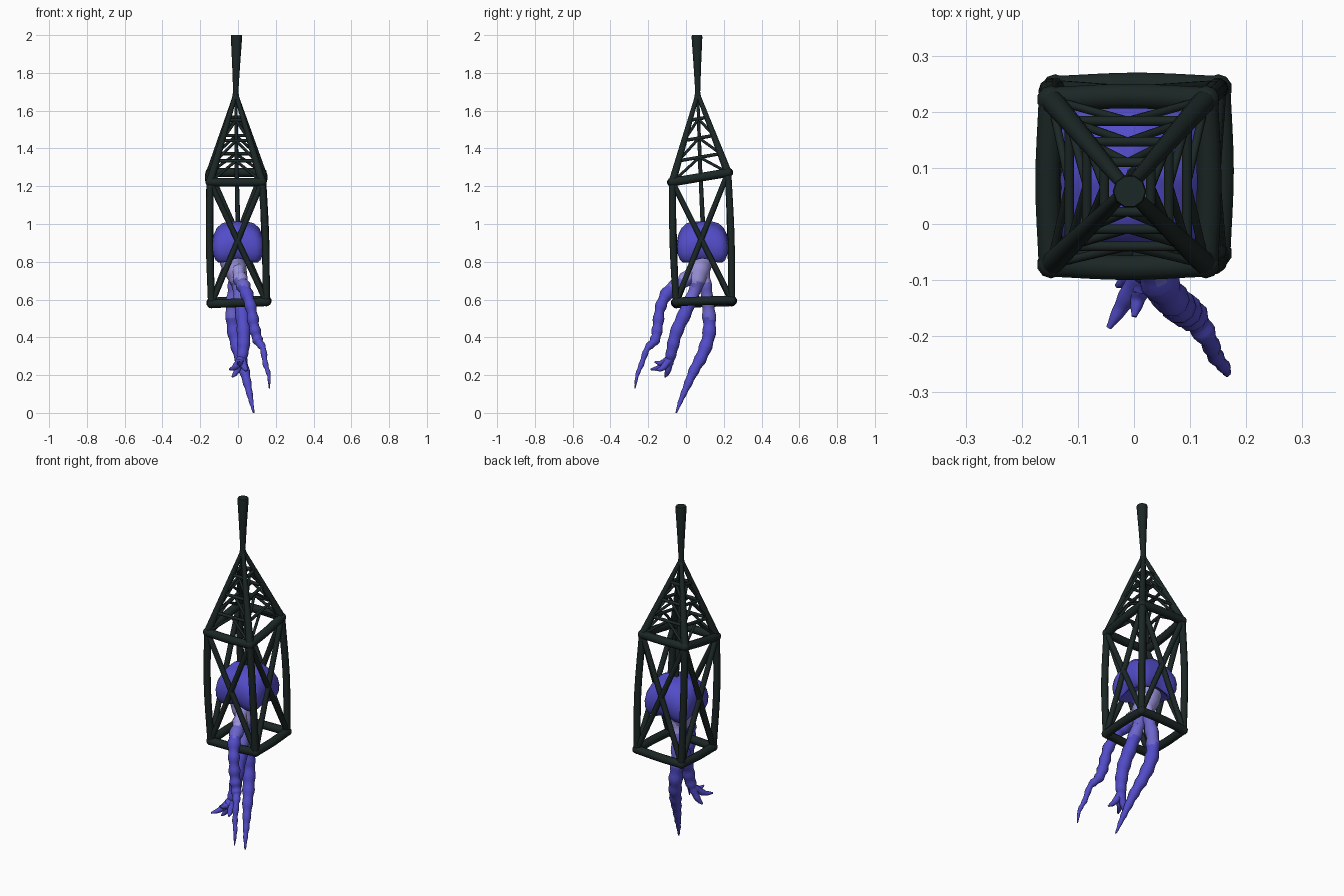
import bpy, bmesh, math
from mathutils import Vector

old = bpy.data.objects.get("Cube")
if old:
    bpy.data.objects.remove(old, do_unlink=True)


def material(name, rgb):
    m = bpy.data.materials.new(name)
    m.use_nodes = True
    col = (*rgb, 1)
    m.diffuse_color = col
    m.node_tree.nodes["Principled BSDF"].inputs["Base Color"].default_value = col
    return m


IRON = material("dark iron", (0.011, 0.02, 0.018))
VIOLET = material("violet", (0.085, 0.073, 0.58))
TINT = material("light violet", (0.15, 0.13, 0.60))
PALE = material("pale lavender", (0.33, 0.29, 0.70))
FLESH = [VIOLET, TINT, PALE]


def finish(name, bm, mats, angle=50):
    bmesh.ops.recalc_face_normals(bm, faces=bm.faces)
    me = bpy.data.meshes.new(name)
    bm.to_mesh(me)
    bm.free()
    for m in mats:
        me.materials.append(m)
    ob = bpy.data.objects.new(name, me)
    bpy.context.collection.objects.link(ob)
    bpy.ops.object.select_all(action='DESELECT')
    ob.select_set(True)
    bpy.context.view_layer.objects.active = ob
    bpy.ops.object.shade_smooth_by_angle(angle=math.radians(angle))


def smooth_path(points, steps):
    """Catmull-Rom curve through (x, y, z, radius) points."""
    p = [Vector(q) for q in points]
    p = [2 * p[0] - p[1]] + p + [2 * p[-1] - p[-2]]
    out = []
    for a, b, c, d in zip(p, p[1:], p[2:], p[3:]):
        for i in range(steps):
            t = i / steps
            out.append(0.5 * (2 * b + (c - a) * t + (2 * a - 5 * b + 4 * c - d) * t * t
                              + (3 * b - a - 3 * c + d) * t ** 3))
    return out + [p[-2]]


def sweep(bm, points, sides=10, steps=1, bumps=0.0):
    path = smooth_path(points, steps)
    rings = []
    for i, q in enumerate(path):
        tan = (path[min(i + 1, len(path) - 1)] - path[max(i - 1, 0)]).xyz.normalized()
        ref = Vector((0, 1, 0)) if abs(tan.y) < 0.9 else Vector((1, 0, 0))
        u = tan.cross(ref).normalized()
        v = tan.cross(u)
        r = q.w * (1 + bumps * math.sin(i * 1.3))
        rings.append([bm.verts.new(q.xyz + r * (u * math.cos(a) + v * math.sin(a)))
                      for a in (math.tau * k / sides for k in range(sides))])
    for a, b in zip(rings, rings[1:]):
        for k in range(sides):
            n = (k + 1) % sides
            bm.faces.new((a[k], a[n], b[n], b[k]))
    bm.faces.new(rings[0])
    bm.faces.new(rings[-1])


def bar(bm, a, b, r, bow=Vector()):
    mid = (a + b) / 2 + bow
    sweep(bm, [(*a, r), (*mid, r), (*b, r)], steps=4)


def knob(bm, p, r):
    res = bmesh.ops.create_icosphere(bm, subdivisions=2, radius=r)
    bmesh.ops.translate(bm, verts=res["verts"], vec=p)


# Cage corners, counter-clockwise from front left of the frame
SIGNS = [(-1, -1), (1, -1), (1, 1), (-1, 1)]
top = [Vector((-0.01 + 0.138 * sx, 0.075 + 0.147 * sy, 1.247 + 0.025 * sy)) for sx, sy in SIGNS]
base = [Vector((0.005 + 0.145 * sx, 0.095 + 0.147 * sy, 0.588 + 0.005 * sx + 0.005 * sy))
        for sx, sy in SIGNS]
apex = Vector((-0.012, 0.062, 1.69))

# Top and bottom square frames
for name, ring in (("upper_frame", top), ("lower_frame", base)):
    bm = bmesh.new()
    centre = sum(ring, Vector()) / 4
    for i in range(4):
        a, b = ring[i], ring[(i + 1) % 4]
        bar(bm, a, b, 0.023, ((a + b) / 2 - centre).normalized() * 0.006)
        knob(bm, a, 0.025)
    finish(name, bm, [IRON])

# Corner posts, bowed slightly outwards
bm = bmesh.new()
for (sx, sy), a, b in zip(SIGNS, base, top):
    bar(bm, a, b, 0.019, Vector((sx, sy, 0)) * 0.007)
finish("corner_posts", bm, [IRON])

# Crossed braces on each side
bm = bmesh.new()
for i in range(4):
    j = (i + 1) % 4
    bar(bm, base[i], top[j], 0.015)
    bar(bm, base[j], top[i], 0.015)
finish("cross_braces", bm, [IRON])

# Roof ribs rising to the apex
bm = bmesh.new()
for c in top:
    sweep(bm, [(*c, 0.021), (*c.lerp(apex, 0.5), 0.016), (*apex, 0.011)], steps=4)
finish("roof_ribs", bm, [IRON])

# Roof lattice: shrinking rings with chevrons between them
bm = bmesh.new()
levels = [[c.lerp(apex, t) for c in top] for t in (0, 0.24, 0.47, 0.7)]
for n, ring in enumerate(levels):
    for i in range(4):
        j = (i + 1) % 4
        if n:
            bar(bm, ring[i], ring[j], 0.009)
        if n + 1 < len(levels):
            mid = (levels[n + 1][i] + levels[n + 1][j]) / 2
            bar(bm, ring[i], mid, 0.0075)
            bar(bm, ring[j], mid, 0.0075)
finish("roof_lattice", bm, [IRON])

# Hanging rod above and hanger stem inside
bm = bmesh.new()
sweep(bm, [(-0.012, 0.062, 1.66, 0.021), (-0.012, 0.062, 1.70, 0.014),
           (-0.01, 0.06, 1.84, 0.021), (-0.008, 0.058, 1.99, 0.03), (-0.008, 0.058, 2.0, 0.028)])
finish("hanging_rod", bm, [IRON])
bm = bmesh.new()
sweep(bm, [(0, 0.09, 0.98, 0.013), (-0.008, 0.075, 1.3, 0.011), (*apex, 0.008)])
finish("hanger_stem", bm, [IRON])

# Bell with a hollow underside, lathed then squared off with drooping corners
profile = [(0, 1.013), (0.05, 1.008), (0.085, 0.994), (0.112, 0.968), (0.13, 0.93),
           (0.137, 0.89), (0.134, 0.85), (0.122, 0.818), (0.108, 0.806), (0.1, 0.81),
           (0.075, 0.84), (0, 0.855)]
bm = bmesh.new()
verts = [bm.verts.new((r, 0, z)) for r, z in profile]
edges = [bm.edges.new(e) for e in zip(verts, verts[1:])]
bmesh.ops.spin(bm, geom=verts + edges, cent=(0, 0, 0), axis=(0, 0, 1), angle=math.tau,
               steps=40, use_duplicate=False)
bmesh.ops.remove_doubles(bm, verts=bm.verts, dist=0.0005)
POWER = 6
for v in bm.verts:
    a = math.atan2(v.co.y, v.co.x)
    rim = min(1, v.co.xy.length / 0.1)
    square = (abs(math.cos(a)) ** POWER + abs(math.sin(a)) ** POWER) ** (-1 / POWER)
    v.co.x *= square
    v.co.y *= square
    v.co.z += 0.011 * math.cos(4 * a) * rim
bmesh.ops.translate(bm, verts=bm.verts, vec=(0.0, 0.088, 0))
finish("bell", bm, [VIOLET], 60)


def tentacle(name, points, bumps, tint_z, pale_z):
    bm = bmesh.new()
    sweep(bm, points, steps=7, bumps=bumps)
    for f in bm.faces:
        z = f.calc_center_median().z
        f.material_index = 2 if z > pale_z else 1 if z > tint_z else 0
    finish(name, bm, FLESH, 70)


# Pale trunk and trailing tentacles
tentacle("trunk", [(-0.035, 0.085, 0.85, 0.07), (-0.025, 0.075, 0.79, 0.066),
                   (0.0, 0.06, 0.71, 0.05), (0.012, 0.05, 0.64, 0.025)], 0.02, 0.64, 0.69)
tentacle("front_tentacle",
         [(-0.005, 0.05, 0.77, 0.034), (0.015, -0.01, 0.70, 0.037), (0.04, -0.09, 0.645, 0.034),
          (0.068, -0.135, 0.56, 0.029), (0.085, -0.15, 0.46, 0.029), (0.105, -0.165, 0.385, 0.026),
          (0.132, -0.205, 0.34, 0.017), (0.145, -0.235, 0.26, 0.014),
          (0.163, -0.258, 0.2, 0.01), (0.166, -0.27, 0.13, 0.003)],
         0.12, 0.67, 0.71)
tentacle("forked_tentacle",
         [(-0.01, 0.08, 0.78, 0.034), (0.005, 0.05, 0.66, 0.034), (0.02, 0.0, 0.54, 0.036),
          (0.03, -0.05, 0.43, 0.035), (0.027, -0.075, 0.33, 0.031), (0.01, -0.09, 0.26, 0.022)],
         0.06, 0.58, 0.69)
tentacle("rear_tentacle",
         [(-0.01, 0.09, 0.77, 0.034), (-0.02, 0.105, 0.66, 0.034), (-0.03, 0.12, 0.54, 0.036),
          (-0.018, 0.122, 0.42, 0.036), (0.008, 0.088, 0.31, 0.033), (0.034, 0.04, 0.22, 0.027),
          (0.055, 0.0, 0.13, 0.019), (0.07, -0.03, 0.06, 0.012), (0.083, -0.052, 0.0, 0.004)],
         0.08, 0.5, 0.69)

# Finger-like tips of the forked tentacle
tips = [(-0.045, -0.185, 0.23), (-0.03, -0.11, 0.19), (0.05, -0.155, 0.225), (0.0, -0.165, 0.27)]
root = Vector((0.018, -0.082, 0.29))
for n, tip in enumerate(tips):
    end = Vector(tip)
    mid = root.lerp(end, 0.55) + Vector((0, 0, -0.015))
    tentacle(f"fork_tip_{n + 1}", [(*root, 0.022), (*mid, 0.016), (*end, 0.005)], 0.05, 9, 9)
